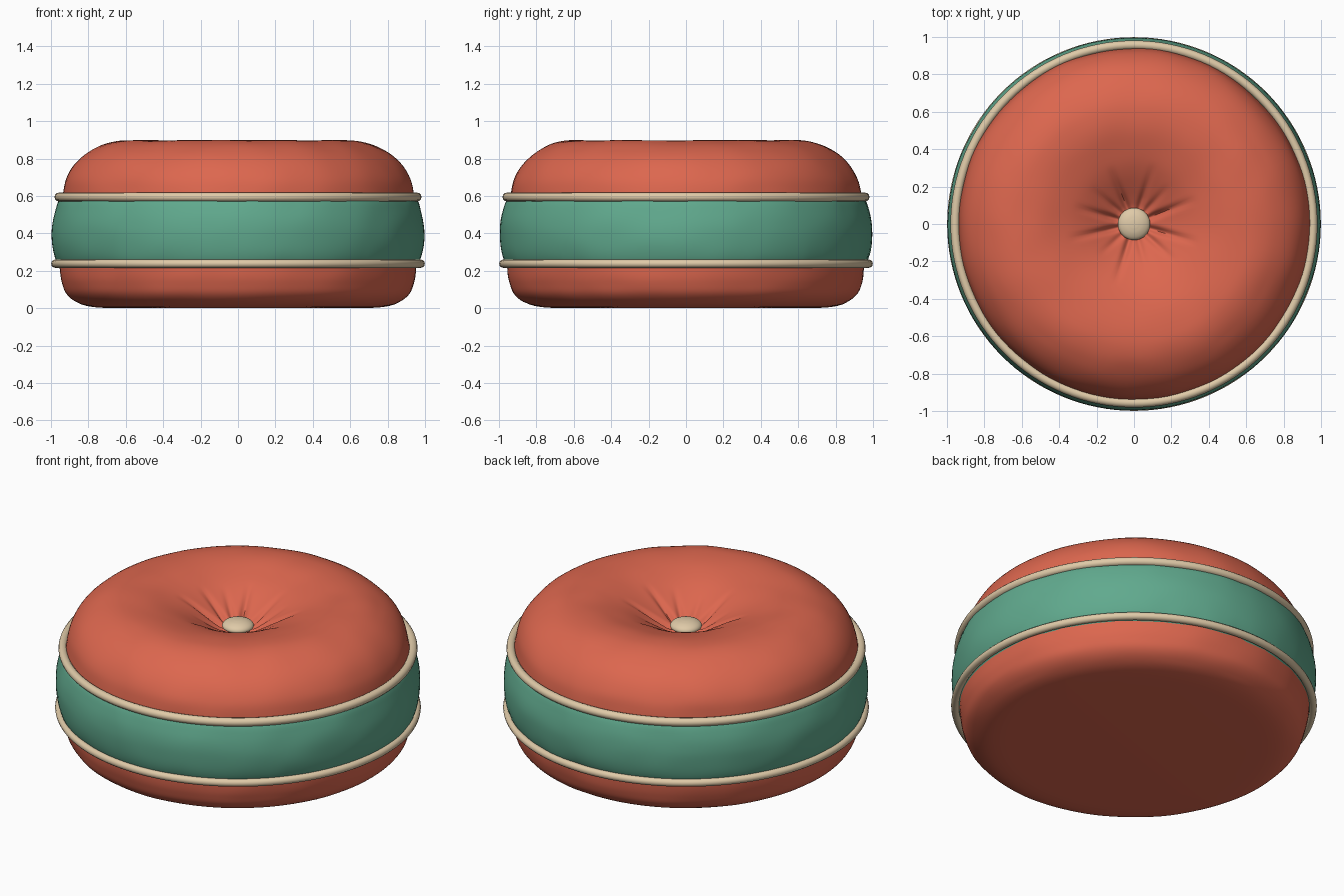
import bpy, bmesh, math
from mathutils import Vector, noise

cube = bpy.data.objects.get("Cube")
if cube:
    bpy.data.objects.remove(cube)

SEGMENTS = 128


def material(name, colour):
    m = bpy.data.materials.new(name)
    m.use_nodes = True
    m.diffuse_color = (*colour, 1)
    m.node_tree.nodes["Principled BSDF"].inputs["Base Color"].default_value = (*colour, 1)
    return m


terracotta = material("terracotta fabric", (0.72, 0.135, 0.077))
green = material("sea green fabric", (0.118, 0.40, 0.27))
cream = material("cream piping", (0.74, 0.59, 0.39))


def smooth_profile(points, steps=4):
    """Round a coarse (radius, height) profile with a Catmull-Rom curve."""
    pts = [Vector(p) for p in points]
    pts = [2 * pts[0] - pts[1]] + pts + [2 * pts[-1] - pts[-2]]
    out = []
    for a, b, c, d in zip(pts, pts[1:], pts[2:], pts[3:]):
        for i in range(steps):
            t = i / steps
            out.append(b + (c - a) * t / 2 + (2 * a - 5 * b + 4 * c - d) * t * t / 2
                       + (3 * b - a - 3 * c + d) * t ** 3 / 2)
    return out + [pts[-2]]


def lathe(name, points, mat, fold=None, cap=False):
    """Spin a profile round z; fold shifts each (radius, height) by angle."""
    bm = bmesh.new()
    rings = []
    for r, z in smooth_profile(points):
        ring = []
        for i in range(SEGMENTS):
            a = math.tau * i / SEGMENTS
            rr, zz = fold(r, z, a) if fold else (r, z)
            ring.append(bm.verts.new((rr * math.cos(a), rr * math.sin(a), zz)))
        rings.append(ring)
    for low, high in zip(rings, rings[1:]):
        for i in range(SEGMENTS):
            j = (i + 1) % SEGMENTS
            bm.faces.new((low[i], low[j], high[j], high[i]))
    if cap:
        bm.faces.new(rings[0][::-1])
        bm.faces.new(rings[-1])
    bmesh.ops.recalc_face_normals(bm, faces=bm.faces[:])
    mesh = bpy.data.meshes.new(name)
    bm.to_mesh(mesh)
    bm.free()
    mesh.materials.append(mat)
    obj = bpy.data.objects.new(name, mesh)
    bpy.context.collection.objects.link(obj)
    finish(obj)
    return obj


def finish(obj):
    bpy.ops.object.select_all(action="DESELECT")
    bpy.context.view_layer.objects.active = obj
    obj.select_set(True)
    bpy.ops.object.shade_smooth_by_angle(angle=math.radians(50))


def rumple(r, z, a, size):
    return size * noise.noise(Vector((r * math.cos(a) * 5, r * math.sin(a) * 5, z * 7)))


# Gathers around the tuft: (angle in degrees, length, depth)
PLEATS = [(22, .36, .03), (48, .28, .018), (72, .34, .02), (113, .33, .03),
          (140, .3, .02), (164, .33, .03), (193, .36, .03), (222, .25, .014),
          (253, .34, .025), (285, .26, .014), (318, .3, .02), (344, .36, .03)]


def top_fold(r, z, a):
    dz = rumple(r, z, a, 0.005) * min(1, r * 2)
    for deg, length, depth in PLEATS:
        gap = math.remainder(a - math.radians(deg), math.tau) * max(r, 0.1)
        fade = max(0, 1 - r / length) * min(1, r / 0.14)
        dz -= depth * 1.6 * fade * math.exp(-(gap / 0.017) ** 2)
    # keep the rolled edge fuller by moving it sideways instead of down
    if r > 0.8:
        return r + dz, z
    return r, z + dz


def band_fold(r, z, a):
    # puckers are strongest beside the seams
    seam = min(1, abs(z - 0.415) / 0.17) ** 2
    pucker = noise.noise(Vector((math.cos(a) * 9, math.sin(a) * 9, z * 3)))
    return r + rumple(r, z, a, 0.004) + 0.008 * seam * min(0, pucker), z


def base_fold(r, z, a):
    return (r + rumple(r, z, a, 0.005), z) if z > 0.03 else (r, z)


# Cushion panels
lathe("top_cushion",
      [(.94, .57), (.936, .62), (.92, .69), (.88, .76), (.82, .82), (.74, .868),
       (.66, .892), (.58, .897), (.5, .89), (.42, .872), (.34, .846), (.27, .814),
       (.2, .775), (.14, .74), (.09, .715), (.04, .705)],
      terracotta, top_fold, cap=True)
lathe("side_band",
      [(.955, .22), (.978, .27), (.991, .33), (.996, .4), (.992, .46),
       (.98, .52), (.962, .575), (.93, .61)],
      green, band_fold)
lathe("bottom_cushion",
      [(.62, 0), (.74, .003), (.82, .015), (.88, .042), (.92, .08), (.94, .13),
       (.951, .18), (.957, .25)],
      terracotta, base_fold, cap=True)

# Piping along both seams
for name, radius, thickness, height in (("upper_piping", .957, .024, .594),
                                        ("lower_piping", .977, .022, .238)):
    bpy.ops.mesh.primitive_torus_add(major_radius=radius, minor_radius=thickness,
                                     major_segments=SEGMENTS, minor_segments=12,
                                     location=(0, 0, height))
    piping = bpy.context.object
    piping.name = name
    piping.data.materials.append(cream)
    finish(piping)

# Tuft button in the dimple
lathe("tuft_button",
      [(.06, .715), (.082, .722), (.086, .735), (.075, .75), (.05, .762), (.02, .768)],
      cream, cap=True)
